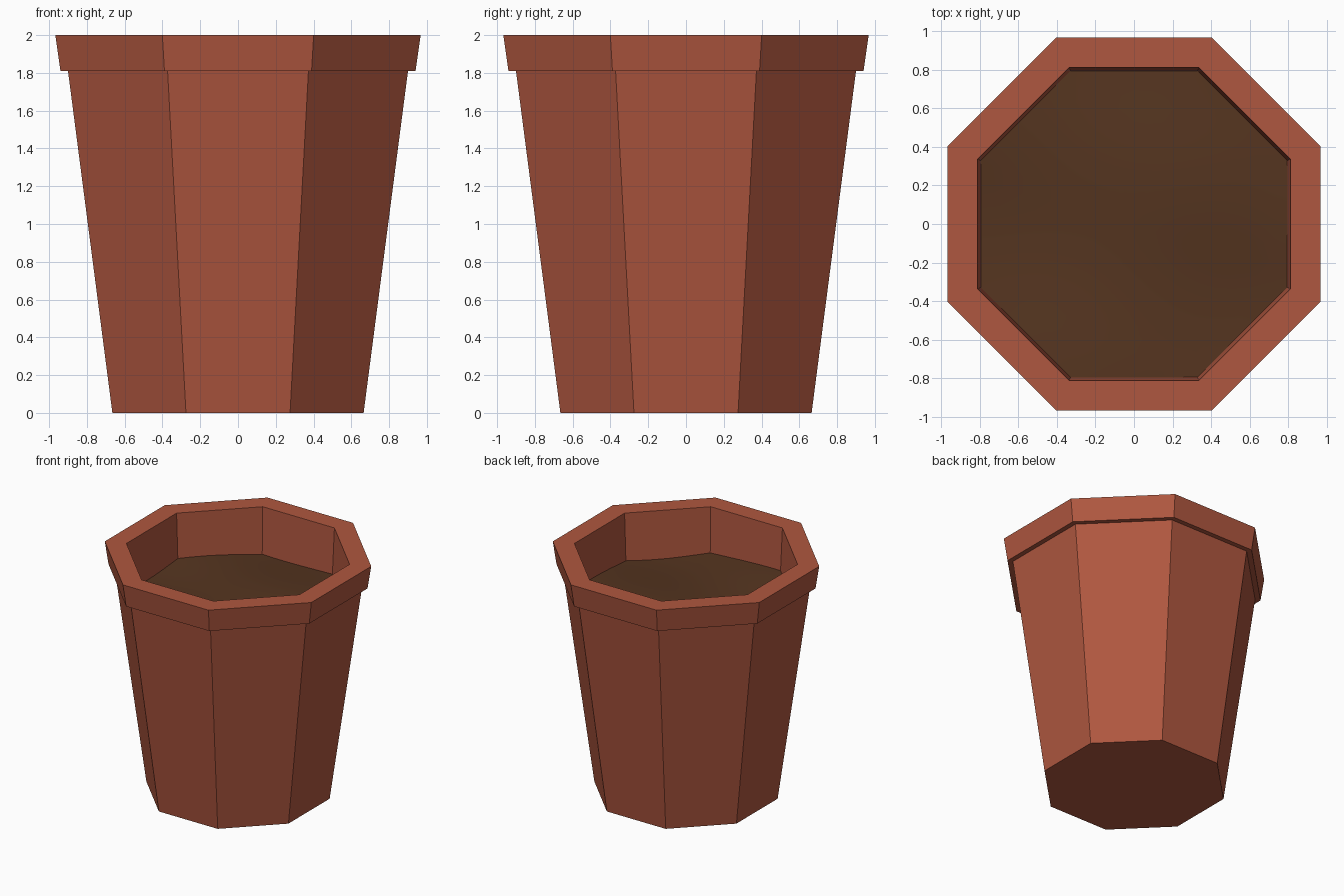
import bpy, bmesh, math
from mathutils import Vector

if "Cube" in bpy.data.objects:
    bpy.data.objects.remove(bpy.data.objects["Cube"])

SIDES = 8


def octagon(apothem, z):
    """Corners of an octagon whose flats face the axes."""
    r = apothem / math.cos(math.pi / SIDES)
    return [Vector((r * math.cos((i + 0.5) * math.tau / SIDES),
                    r * math.sin((i + 0.5) * math.tau / SIDES), z)) for i in range(SIDES)]


def bridge(bm, a, b):
    n = len(a)
    for i in range(n):
        j = (i + 1) % n
        bm.faces.new((a[i], a[j], b[j], b[i]))


def finish(bm, name, color, smooth=False):
    me = bpy.data.meshes.new(name)
    for f in bm.faces:
        f.smooth = smooth
    bm.to_mesh(me)
    bm.free()
    ob = bpy.data.objects.new(name, me)
    bpy.context.collection.objects.link(ob)
    mat = bpy.data.materials.new(name + "_material")
    mat.diffuse_color = color
    mat.use_nodes = True
    mat.node_tree.nodes["Principled BSDF"].inputs["Base Color"].default_value = mat.diffuse_color
    me.materials.append(mat)
    return ob


# Pot: tapered body, overhanging rim and inner wall from one profile
profile = [(0.665, 0), (0.90, 1.81), (0.94, 1.81), (0.967, 2.0), (0.81, 2.0), (0.79, 1.54)]
bm = bmesh.new()
rings = [[bm.verts.new(p) for p in octagon(a, z)] for a, z in profile]
bm.faces.new(rings[0][::-1])
for lower, upper in zip(rings, rings[1:]):
    bridge(bm, lower, upper)
finish(bm, "pot", (0.43, 0.095, 0.05, 1))


# Soil: gently uneven surface filling the octagon
def soil_height(x, y):
    return 1.62 + 0.014 * math.sin(5 * y + 1.5 * x) + 0.010 * math.sin(4 * x - 2 * y + 1)


bm = bmesh.new()
STEPS, RINGS = 6, 12
corners = octagon(0.796, 0)
outline = [corners[i].lerp(corners[(i + 1) % SIDES], s / STEPS)
           for i in range(SIDES) for s in range(STEPS)]
centre = bm.verts.new((0, 0, soil_height(0, 0)))
inner = None
for k in range(1, RINGS + 1):
    pts = [p * k / RINGS for p in outline]
    ring = [bm.verts.new((p.x, p.y, soil_height(p.x, p.y))) for p in pts]
    if inner:
        bridge(bm, ring, inner)
    else:
        for i in range(len(ring)):
            bm.faces.new((centre, ring[i], ring[(i + 1) % len(ring)]))
    inner = ring
finish(bm, "soil", (0.09, 0.035, 0.014, 1), smooth=True)
